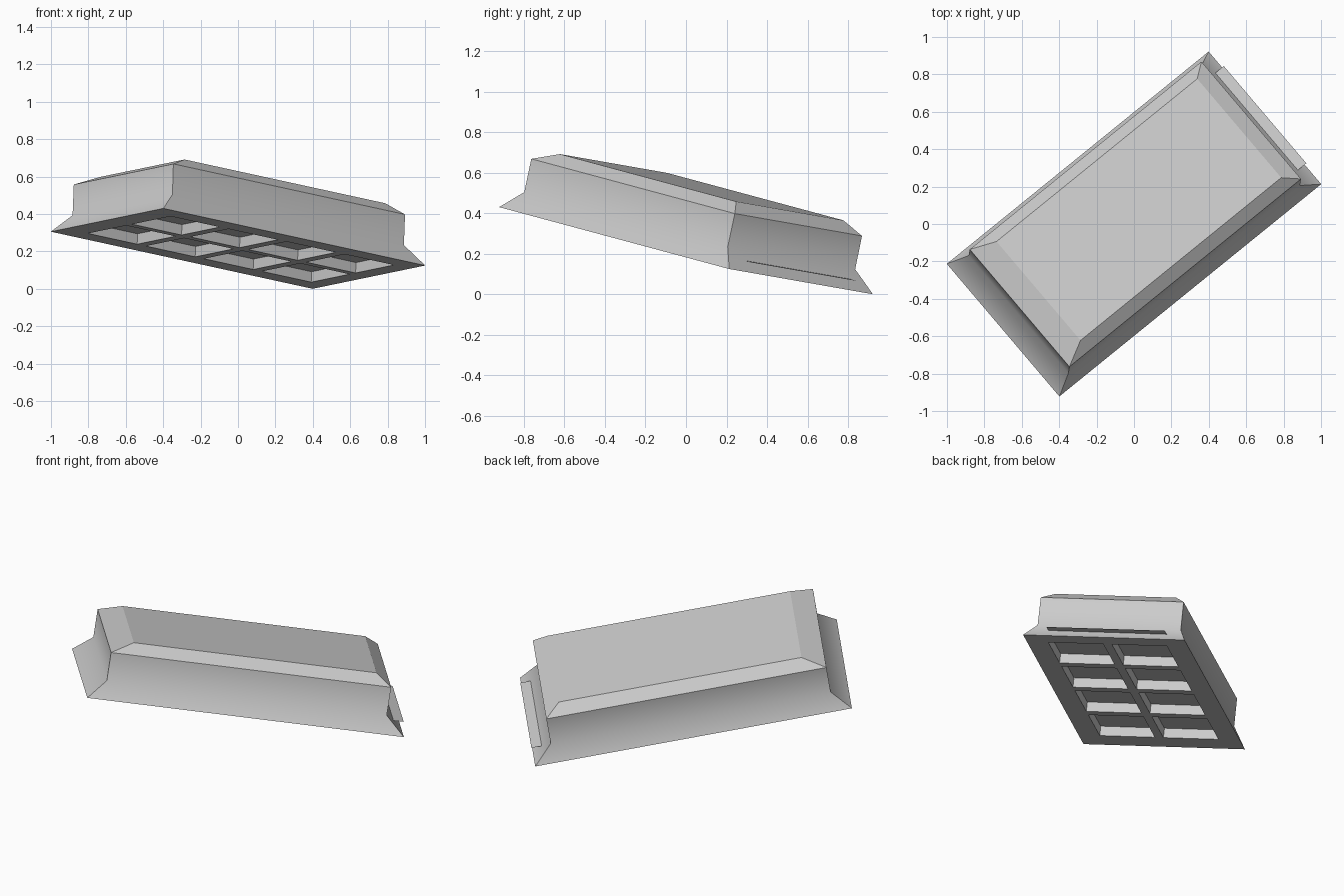
import bpy, bmesh
from mathutils import Matrix, Vector

cube = bpy.data.objects.get("Cube")
if cube:
    bpy.data.objects.remove(cube)

grey = bpy.data.materials.new("plain_grey")
grey.use_nodes = True
colour = (0.6, 0.6, 0.6, 1)
grey.diffuse_color = colour
grey.node_tree.nodes["Principled BSDF"].inputs["Base Color"].default_value = colour

# Tilted resting pose shared by all parts: long axis, short axis, up axis
long_axis = Vector((0.766, 0.621, -0.167)).normalized()
short_axis = Vector((-0.64, 0.757, -0.133))
up_axis = long_axis.cross(short_axis).normalized()
short_axis = up_axis.cross(long_axis)
pose = Matrix((long_axis, short_axis, up_axis)).transposed().to_4x4()
pose.translation = (0, 0, 0.215)


def add_object(name, bm):
    mesh = bpy.data.meshes.new(name)
    bm.to_mesh(mesh)
    bm.free()
    mesh.materials.append(grey)
    obj = bpy.data.objects.new(name, mesh)
    bpy.context.collection.objects.link(obj)
    obj.matrix_world = pose
    return obj


def ring(bm, x0, x1, y, z):
    corners = ((x0, -y), (x1, -y), (x1, y), (x0, y))
    return [bm.verts.new((a, b, z)) for a, b in corners]


# Body: flared foot, straight wall, chamfered lid
bm = bmesh.new()
foot = ring(bm, -0.914, 0.914, 0.469, 0)
waist = ring(bm, -0.812, 0.804, 0.416, 0.1)
rim = ring(bm, -0.814, 0.803, 0.415, 0.268)
lid = ring(bm, -0.685, 0.716, 0.35, 0.323)
for low, high in ((foot, waist), (waist, rim), (rim, lid)):
    for i in range(4):
        j = (i + 1) % 4
        bm.faces.new((low[i], low[j], high[j], high[i]))
bm.faces.new(lid)

# Underside: grid whose odd cells are pushed in as pockets
xs = [-0.914]
for i in range(4):
    start = -0.76 + 0.405 * i
    xs += [start, start + 0.345]
xs.append(0.914)
ys = [-0.469, -0.345, -0.025, 0.025, 0.345, 0.469]
grid = [[bm.verts.new((x, y, 0)) for y in ys] for x in xs]
pockets = []
for i in range(len(xs) - 1):
    for j in range(len(ys) - 1):
        face = bm.faces.new((grid[i][j], grid[i][j + 1],
                             grid[i + 1][j + 1], grid[i + 1][j]))
        if i % 2 and j % 2:
            pockets.append(face)
floors = bmesh.ops.extrude_discrete_faces(bm, faces=pockets)["faces"]
bmesh.ops.translate(bm, vec=(0, 0, 0.057),
                    verts=[v for f in floors for v in f.verts])

# Only the bend between foot and wall is shaded smooth
for face in bm.faces:
    face.smooth = True
for edge in bm.edges:
    edge.smooth = all(v in waist for v in edge.verts)
bmesh.ops.remove_doubles(bm, verts=bm.verts, dist=0.0001)
add_object("body", bm)

# Thin ledge on the end
bm = bmesh.new()
bm.faces.new([bm.verts.new((x, y, 0.051)) for x, y in
              ((0.857, -0.338), (0.917, -0.338), (0.917, 0.35), (0.857, 0.35))])
add_object("end_ledge", bm)
